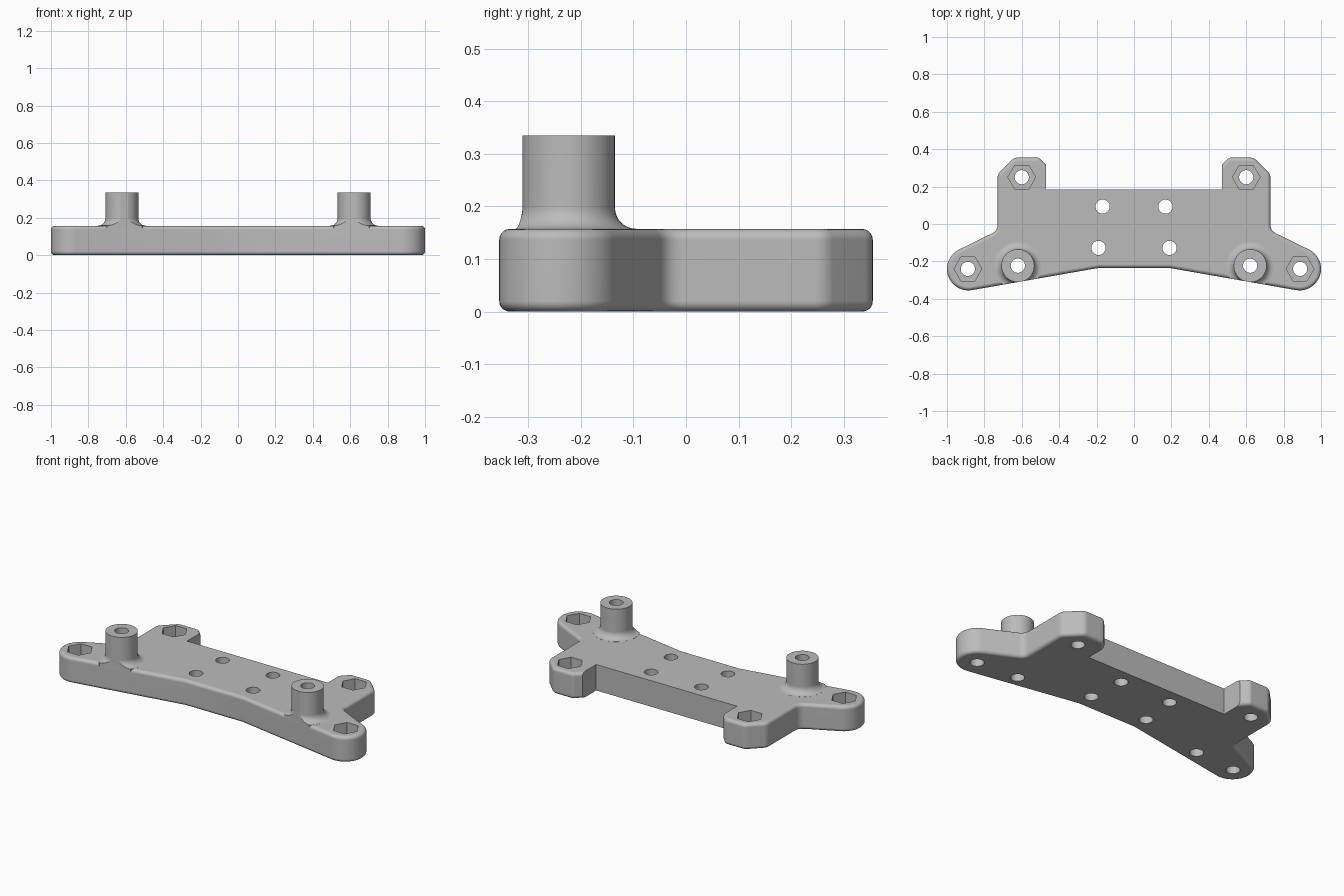
import bpy, bmesh, math
from mathutils import Vector

if "Cube" in bpy.data.objects:
    bpy.data.objects.remove(bpy.data.objects["Cube"])

THICK, BACK_Y, INNER_X, HOLE_R = 0.157, 0.185, 0.47, 0.038
POST = Vector((0.621, -0.223))
TIP = Vector((0.885, -0.24))
TIP_R, POST_R, POST_TOP, FLARE = 0.115, 0.088, 0.335, 0.04

grey = bpy.data.materials.new("satin_grey")
grey.use_nodes = True
COLOUR = (0.5, 0.5, 0.5, 1)
grey.diffuse_color = COLOUR
grey.node_tree.nodes["Principled BSDF"].inputs["Base Color"].default_value = COLOUR


def finish(bm, name):
    bmesh.ops.recalc_face_normals(bm, faces=bm.faces)
    mesh = bpy.data.meshes.new(name)
    bm.to_mesh(mesh)
    bm.free()
    mesh.materials.append(grey)
    obj = bpy.data.objects.new(name, mesh)
    bpy.context.collection.objects.link(obj)
    return obj


def rounded(prev, corner, nxt, d, steps=4):
    """Replace an outline corner with a short curve."""
    prev, corner, nxt = Vector(prev), Vector(corner), Vector(nxt)
    a = corner + (prev - corner).normalized() * d
    b = corner + (nxt - corner).normalized() * d
    out = []
    for i in range(steps + 1):
        t = i / steps
        out.append(a * (1 - t) ** 2 + corner * 2 * t * (1 - t) + b * t * t)
    return out


def prism(outline, z0, z1):
    bm = bmesh.new()
    face = bm.faces.new([bm.verts.new((x, y, z0)) for x, y in outline])
    up = bmesh.ops.extrude_face_region(bm, geom=[face])["geom"]
    for v in up:
        if isinstance(v, bmesh.types.BMVert):
            v.co.z = z1
    return bm


def ngon_cutter(x, y, r, z0, z1, sides):
    ring = [(x + r * math.cos(math.tau * i / sides), y + r * math.sin(math.tau * i / sides))
            for i in range(sides)]
    return finish(prism(ring, z0, z1), "cutter")


def boolean(obj, other, operation):
    """Apply a boolean and discard the helper."""
    mod = obj.modifiers.new("bool", 'BOOLEAN')
    mod.operation, mod.object, mod.solver = operation, other, 'EXACT'
    bpy.ops.object.select_all(action='DESELECT')
    bpy.context.view_layer.objects.active = obj
    obj.select_set(True)
    bpy.ops.object.modifier_apply(modifier=mod.name)
    bpy.data.objects.remove(other)


# Half outline: front edge, round arm tip, shoulder, chamfered rear ear
tip = [TIP + TIP_R * Vector((math.cos(a), math.sin(a)))
       for a in (math.radians(-99.5 + i * 163 / 20) for i in range(21))]
half = [Vector((0.19, -0.235))] + tip
corners = [((0.73, -0.036), 0.03), ((0.73, 0.265), 0.02),
           ((0.64, 0.355), 0.02), ((0.508, 0.355), 0.012)]
chain = [tip[-1]] + [c for c, d in corners] + [(INNER_X, 0.315)]
for i, (c, d) in enumerate(corners):
    half += rounded(chain[i], c, chain[i + 2], d)
half += [Vector((INNER_X, 0.315)), Vector((INNER_X, BACK_Y))]
outline = half + [Vector((-p.x, p.y)) for p in reversed(half)]

# Plate, rim softened except along the rear recess
bm = prism(outline, 0, THICK)


def soft(e):
    a, b = (v.co for v in e.verts)
    if abs(a.z - b.z) > 0.01:
        return False
    recess = all(abs(abs(p.x) - INNER_X) < 1e-4 for p in (a, b))
    return not recess and not all(abs(p.y - BACK_Y) < 1e-4 for p in (a, b))


bmesh.ops.bevel(bm, geom=[e for e in bm.edges if soft(e)], offset=0.02, segments=5,
                profile=0.5, affect='EDGES', clamp_overlap=False)
plate = finish(bm, "mounting_plate")


# Flared posts, trimmed to the plate outline
def flared_post(x, y):
    wide = POST_R + FLARE
    profile = [(0, 0.1), (wide, 0.1)]
    for i in range(9):
        a = math.pi / 2 * i / 8
        profile.append((wide - FLARE * math.sin(a), THICK + 0.0004 + FLARE * (1 - math.cos(a))))
    profile += [(POST_R, POST_TOP), (0, POST_TOP)]
    bm = bmesh.new()
    verts = [bm.verts.new((r, 0, z)) for r, z in profile]
    edges = [bm.edges.new(pair) for pair in zip(verts, verts[1:])]
    bmesh.ops.spin(bm, geom=verts + edges, cent=(0, 0, 0), axis=(0, 0, 1),
                   angle=math.tau, steps=48)
    bmesh.ops.remove_doubles(bm, verts=bm.verts, dist=1e-5)
    bmesh.ops.translate(bm, verts=bm.verts, vec=(x, y, 0))
    return finish(bm, "post")


for side in (-1, 1):
    post = flared_post(side * POST.x, POST.y)
    trim = finish(prism([(x * 0.9995, y * 0.999) for x, y in outline], 0.05, 0.5), "trim")
    boolean(post, trim, 'INTERSECT')
    boolean(plate, post, 'UNION')

# Hexagonal nut pockets and through holes
for side in (-1, 1):
    pockets = [(side * 0.6, 0.25), (side * 0.888, -0.24)]
    holes = pockets + [(side * POST.x, POST.y), (side * 0.168, 0.093), (side * 0.19, -0.128)]
    for x, y in pockets:
        boolean(plate, ngon_cutter(x, y, 0.074, 0.06, 0.3, 6), 'DIFFERENCE')
    for x, y in holes:
        boolean(plate, ngon_cutter(x, y, HOLE_R, -0.1, 0.5, 32), 'DIFFERENCE')

# Smooth shading with crisp edges
bpy.ops.object.select_all(action='DESELECT')
plate.select_set(True)
bpy.context.view_layer.objects.active = plate
bpy.ops.object.shade_smooth_by_angle(angle=math.radians(30))
weighted = plate.modifiers.new("weighted_normals", 'WEIGHTED_NORMAL')
weighted.keep_sharp = True
